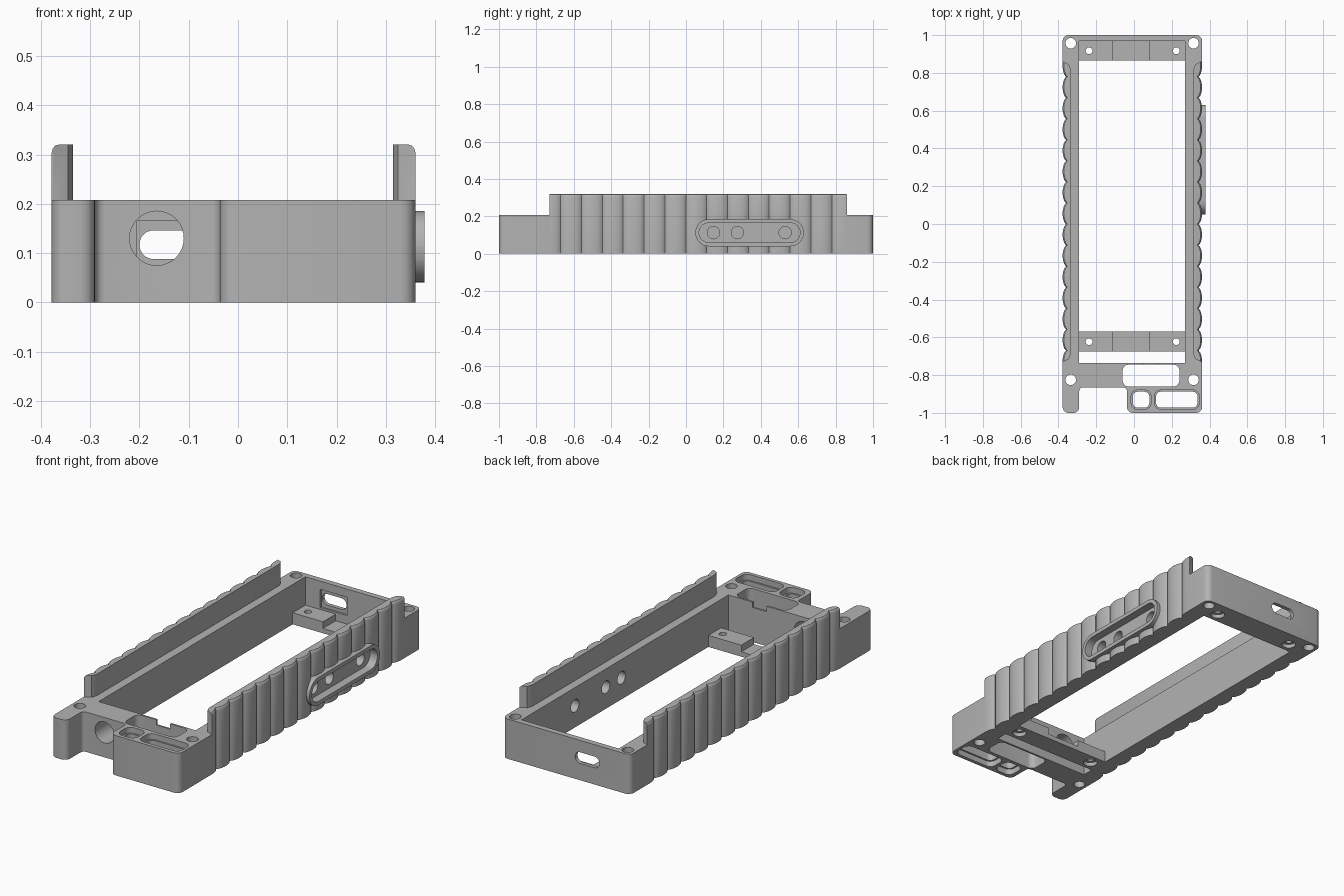
import bpy, bmesh, math
from mathutils import Vector

if "Cube" in bpy.data.objects:
    bpy.data.objects.remove(bpy.data.objects["Cube"])

PITCH, GROOVE0, GROOVES, DEPTH = 0.1115, -0.67, 14, 0.018
LEFT, RIGHT = -0.378, 0.36

grey = bpy.data.materials.new("plain grey")
grey.diffuse_color = (0.45, 0.45, 0.45, 1)
grey.use_nodes = True
grey.node_tree.nodes["Principled BSDF"].inputs["Base Color"].default_value = grey.diffuse_color


def rounded(corners, seg=5):
    """Fillet every (x, y, radius) corner of a closed polygon."""
    out = []
    for i, (x, y, r) in enumerate(corners):
        p = Vector((x, y))
        if r == 0:
            out.append(p)
            continue
        a = (Vector(corners[i - 1][:2]) - p).normalized()
        b = (Vector(corners[(i + 1) % len(corners)][:2]) - p).normalized()
        c = p + (a + b) * r
        for k in range(seg + 1):
            t = math.pi / 2 * k / seg
            out.append(c - b * r * math.cos(t) - a * r * math.sin(t))
    return out


def rect(x0, x1, y0, y1, r=0):
    return rounded([(x0, y0, r), (x1, y0, r), (x1, y1, r), (x0, y1, r)], 8)


def circle(x, y, r, n=32):
    return [Vector((x + r * math.cos(2 * math.pi * k / n),
                    y + r * math.sin(2 * math.pi * k / n))) for k in range(n)]


def solid(name, rings):
    """Closed solid through a stack of equal-length point rings."""
    bm = bmesh.new()
    rows = [[bm.verts.new(p) for p in ring] for ring in rings]
    n = len(rows[0])
    bm.faces.new(rows[0][::-1])
    bm.faces.new(rows[-1])
    for a, b in zip(rows, rows[1:]):
        for i in range(n):
            j = (i + 1) % n
            bm.faces.new((a[i], a[j], b[j], b[i]))
    bmesh.ops.recalc_face_normals(bm, faces=bm.faces)
    mesh = bpy.data.meshes.new(name)
    bm.to_mesh(mesh)
    bm.free()
    mesh.materials.append(grey)
    obj = bpy.data.objects.new(name, mesh)
    bpy.context.collection.objects.link(obj)
    return obj


def prism(pts, lo, hi, axis="z", name="cutter"):
    place = {"x": lambda p, h: (h, p[0], p[1]),
             "y": lambda p, h: (p[0], h, p[1]),
             "z": lambda p, h: (p[0], p[1], h)}[axis]
    return solid(name, [[place(p, h) for p in pts] for h in (lo, hi)])


def combine(target, tool, op="DIFFERENCE"):
    mod = target.modifiers.new("bool", "BOOLEAN")
    mod.operation, mod.solver, mod.object = op, "EXACT", tool
    bpy.context.view_layer.objects.active = target
    bpy.ops.object.modifier_apply(modifier=mod.name)
    bpy.data.objects.remove(tool)


# Outline with scalloped grips along both long sides
grip = []
for k in range(GROOVES * 10 + 1):
    t = k / 10 - 0.5
    grip.append((GROOVE0 + PITCH * t,
                 DEPTH * (1 - abs(math.sin(math.pi * t)) ** 0.6)))
outline = rounded(
    [(LEFT, 1, 0.03)] + [(LEFT + d, y, 0) for y, d in reversed(grip)]
    + [(LEFT, -1, 0.03), (-0.29, -1, 0.03), (-0.29, -0.865, 0.02),
       (-0.037, -0.865, 0.02), (-0.037, -1, 0.03), (RIGHT, -1, 0.03)]
    + [(RIGHT - d, y, 0) for y, d in grip] + [(RIGHT, 1, 0.03)])

# Body, with the top outer edge rounded inwards
frame = solid("frame", [
    [(p.x - math.copysign(inset, p.x), p.y, z) for p in outline]
    for z, inset in ((0, 0), (0.304, 0), (0.312, 0.002), (0.318, 0.007), (0.32, 0.014))])

# Lower everything except the two raised side walls
combine(frame, prism([
    (-0.6, -1.2), (0.6, -1.2), (0.6, -0.73), (0.355, -0.73), (0.325, -0.715),
    (0.315, -0.69), (0.315, 0.82), (0.325, 0.845), (0.355, 0.86), (0.6, 0.86),
    (0.6, 1.2), (-0.6, 1.2), (-0.6, 0.86), (-0.375, 0.86), (-0.345, 0.845),
    (-0.335, 0.82), (-0.335, -0.69), (-0.345, -0.715), (-0.375, -0.73),
    (-0.6, -0.73)], 0.208, 0.6))

# Inner cavity, leaving two low cross bars with raised end blocks
combine(frame, prism(rect(-0.29, 0.27, -0.735, 0.97), 0.06, 0.6))
combine(frame, prism(rect(-0.29, 0.27, -0.57, 0.865), -0.1, 0.1))
combine(frame, prism(rect(-0.29, 0.27, -0.735, -0.675), -0.1, 0.1))
for y0, y1 in ((-0.69, -0.55), (0.85, 0.97)):
    combine(frame, prism(rect(-0.115, 0.08, y0, y1), 0.025, 0.1))

# Corner screw holes and countersunk bar holes
for y in (0.957, -0.825):
    for x in (-0.335, 0.315):
        combine(frame, prism(circle(x, y, 0.028), -0.1, 0.5))
for y in (0.917, -0.623):
    for x in (-0.238, 0.224):
        combine(frame, prism(circle(x, y, 0.018), -0.1, 0.5))
        combine(frame, prism(circle(x, y, 0.034), -0.1, 0.02))

# Front pocket with a notch in its thin wall, and two stepped strap slots
combine(frame, prism(rect(-0.06, 0.24, -0.86, -0.745, 0.03), -0.1, 0.5))
combine(frame, prism(rect(0.05, 0.13, -0.76, -0.72), 0.18, 0.5))
for x0, x1 in ((-0.015, 0.09), (0.108, 0.345)):
    combine(frame, prism(rect(x0 + 0.009, x1 - 0.009, -0.972, -0.888, 0.025), -0.1, 0.5))
    for lo, hi in ((0.178, 0.5), (-0.1, 0.03)):
        combine(frame, prism(rect(x0, x1, -0.981, -0.879, 0.034), lo, hi))

# Round front port, and rear slot port with an inner recess
combine(frame, prism(circle(-0.165, 0.13, 0.055), -0.95, -0.7, "y"))
combine(frame, prism(rect(-0.2, -0.06, 0.088, 0.146, 0.0285), 0.9, 1.1, "y"))
combine(frame, prism(rect(-0.205, -0.05, 0.07, 0.165), 0.9, 0.98, "y"))

# Side button surround: raised ring, sunken floor, three through holes
combine(frame, prism(rect(0.05, 0.63, 0.04, 0.185, 0.072), 0.32, 0.378, "x", "surround"), "UNION")
combine(frame, prism(rect(0.07, 0.61, 0.06, 0.165, 0.052), 0.335, 0.5, "x"))
for y in (0.147, 0.275, 0.53):
    combine(frame, prism(circle(y, 0.113, 0.033), 0.2, 0.5, "x"))

# Smooth curves, keep edges sharp
bpy.context.view_layer.objects.active = frame
frame.select_set(True)
bpy.ops.object.shade_smooth_by_angle(angle=math.radians(30))
